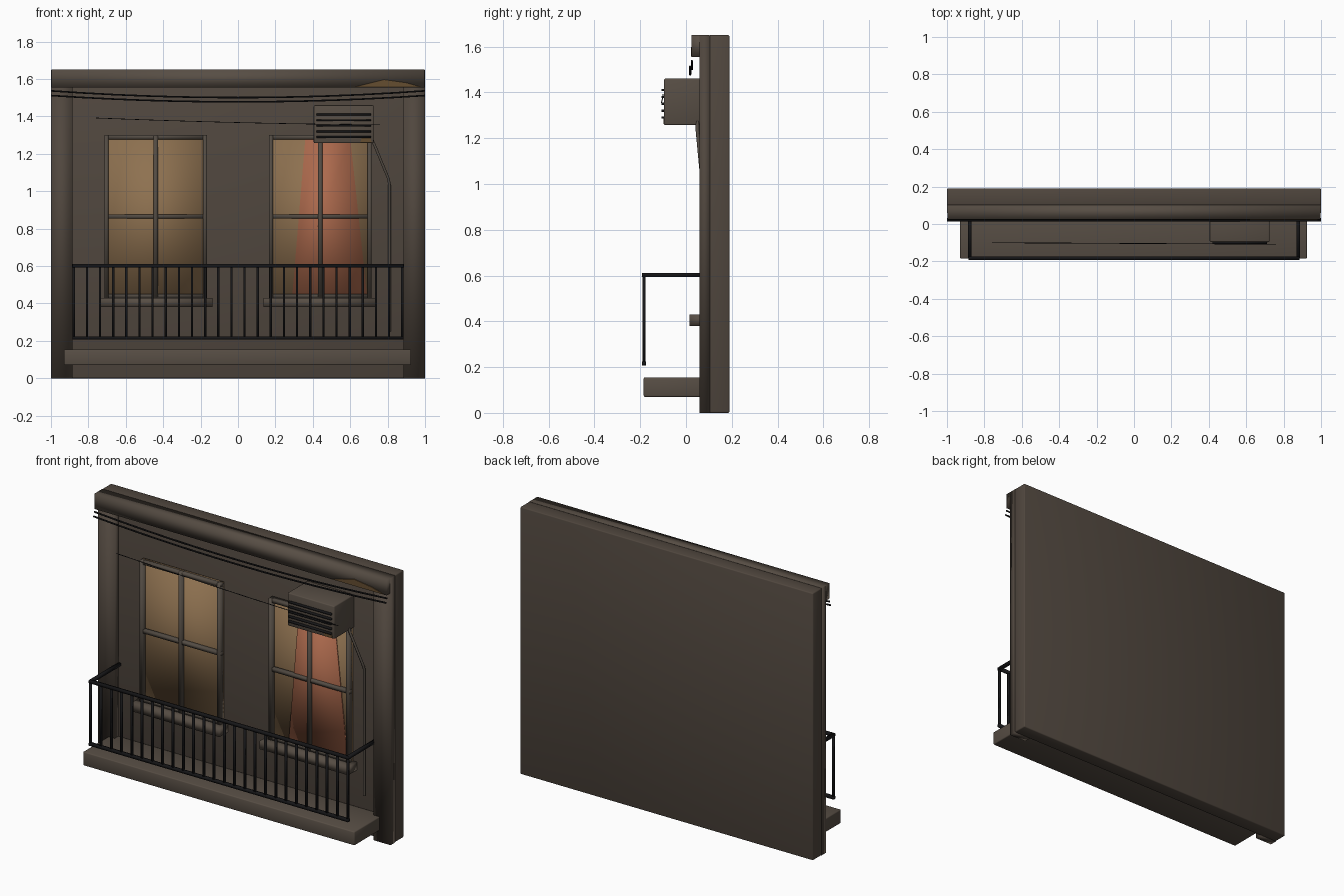
import bpy, bmesh
from mathutils import Vector

cube = bpy.data.objects.get("Cube")
if cube:
    bpy.data.objects.remove(cube, do_unlink=True)


def material(name, rgb):
    m = bpy.data.materials.new(name)
    m.use_nodes = True
    m.diffuse_color = (*rgb, 1)
    m.node_tree.nodes["Principled BSDF"].inputs["Base Color"].default_value = (*rgb, 1)
    return m


PLASTER = material("brown plaster", (0.08, 0.062, 0.048))
STONE = material("light stone", (0.095, 0.075, 0.058))
FRAME = material("window frame grey", (0.085, 0.07, 0.056))
IRON = material("black iron", (0.008, 0.008, 0.009))
GLASS = material("amber glass", (0.27, 0.165, 0.08))
CURTAIN = material("coral curtain", (0.42, 0.145, 0.075))
RUST = material("rust stain", (0.13, 0.075, 0.03))


def finish(bm, name, mat, style="soft"):
    """soft blends normals over edges, bevel softens only the rim, flat stays faceted"""
    bmesh.ops.recalc_face_normals(bm, faces=bm.faces)
    if style == "bevel":
        bmesh.ops.bevel(bm, geom=bm.edges[:], offset=0.006, segments=2,
                        profile=0.5, affect='EDGES')
    for f in bm.faces:
        f.smooth = style != "flat"
    mesh = bpy.data.meshes.new(name)
    bm.to_mesh(mesh)
    bm.free()
    mesh.materials.append(mat)
    obj = bpy.data.objects.new(name, mesh)
    bpy.context.collection.objects.link(obj)
    return obj


def box(name, xs, ys, zs, mat, style="soft"):
    bm = bmesh.new()
    bmesh.ops.create_cube(bm, size=1)
    for v in bm.verts:
        v.co = [(r[0] + r[1]) / 2 + c * (r[1] - r[0])
                for c, r in zip(v.co, (xs, ys, zs))]
    return finish(bm, name, mat, style)


def plate(name, outline, y, depth, mat, style="soft"):
    """Front-facing outline in x and z, given thickness towards the back"""
    bm = bmesh.new()
    face = bm.faces.new([bm.verts.new((x, y, z)) for x, z in outline])
    ext = bmesh.ops.extrude_face_region(bm, geom=[face])["geom"]
    for v in ext:
        if isinstance(v, bmesh.types.BMVert):
            v.co.y += depth
    return finish(bm, name, mat, style)


def tube(name, points, radius, mat):
    cu = bpy.data.curves.new(name, 'CURVE')
    cu.dimensions = '3D'
    cu.bevel_depth = radius
    cu.bevel_resolution = 1
    cu.use_fill_caps = True
    sp = cu.splines.new('POLY')
    sp.points.add(len(points) - 1)
    for p, co in zip(sp.points, points):
        p.co = (*co, 1)
    cu.materials.append(mat)
    obj = bpy.data.objects.new(name, cu)
    bpy.context.collection.objects.link(obj)
    return obj


# Wall, pilasters and cornice
box("wall", (-1, 1), (0.10, 0.19), (0, 1.65), PLASTER, "bevel")
for side, s in (("left", 1), ("right", -1)):
    box(side + "_pilaster", sorted((s * 0.885, s)), (0.06, 0.105), (0, 1.648), PLASTER)
box("cornice", (-0.998, 0.998), (0.025, 0.102), (1.555, 1.65), STONE)
plate("cornice_stain", [(0.62, 1.557), (0.98, 1.557), (0.9, 1.58), (0.78, 1.597)],
      0.021, 0.006, RUST, "flat")


# Windows
def window(side, cx):
    half, z0, z1, w = 0.275, 0.43, 1.30, 0.011
    box(side + "_window_glass", (cx - half, cx + half), (0.088, 0.101), (z0, z1), GLASS)
    for part, x in (("left_jamb", half - w), ("mullion", 0), ("right_jamb", w - half)):
        box(f"{side}_window_{part}", (cx + x - w, cx + x + w), (0.062, 0.1), (z0, z1), FRAME)
    for part, z in (("bottom_rail", z0 + w), ("transom", 0.865), ("top_rail", z1 - w)):
        box(f"{side}_window_{part}", (cx - half, cx + half), (0.064, 0.1),
            (z - w, z + w), FRAME)
    box(side + "_window_sill", (cx - 0.303, cx + 0.303), (0.015, 0.101), (0.38, 0.43), STONE)


window("left", 0.44)
window("right", -0.44)
plate("curtain", [(0.29, 0.44), (0.69, 0.44), (0.6, 1.285), (0.36, 1.285)],
      0.08, 0.007, CURTAIN)

# Balcony floor and railing
box("balcony_floor", (-0.93, 0.925), (-0.185, 0.101), (0.07, 0.155), STONE, "bevel")
R, Y = 0.878, -0.183
box("top_rail", (-R - 0.008, R + 0.008), (Y - 0.009, Y + 0.009), (0.593, 0.61), IRON)
box("bottom_rail", (-R - 0.008, R + 0.008), (Y - 0.009, Y + 0.009), (0.207, 0.224), IRON)
for side, s in (("left", 1), ("right", -1)):
    box(side + "_side_rail", (s * R - 0.009, s * R + 0.009), (Y, 0.1), (0.593, 0.61), IRON)
COUNT = 26
for i in range(COUNT):
    x = -R + 2 * R * i / (COUNT - 1)
    box(f"baluster_{i + 1}", (x - 0.006, x + 0.006), (Y - 0.006, Y + 0.006),
        (0.215, 0.6), IRON)

# Air conditioner with louvres and drain pipe
box("air_conditioner", (0.405, 0.725), (-0.096, 0.101), (1.257, 1.46), STONE, "bevel")
for i in range(5):
    z = 1.29 + i * 0.03
    box(f"louvre_{i + 1}", (0.42, 0.71), (-0.108, -0.09), (z - 0.005, z + 0.005), IRON)
plate("air_conditioner_stain", [(0.655, 1.262), (0.715, 1.262), (0.705, 1.29), (0.66, 1.285)],
      -0.099, 0.005, RUST, "flat")
tube("drain_pipe", [(0.715, 0.05, 1.28), (0.735, 0.05, 1.235), (0.805, 0.066, 1.065),
                    (0.81, 0.075, 1.03), (0.81, 0.075, 0.25)], 0.008, FRAME)


# Sagging cables
def cable(name, a, b, sag, radius):
    a, b = Vector(a), Vector(b)
    points = []
    for i in range(13):
        t = i / 12
        p = a.lerp(b, t)
        p.z -= sag * 4 * t * (1 - t)
        points.append(p)
    tube(name, points, radius, IRON)


cable("upper_cable", (-1, 0.026, 1.537), (1, 0.026, 1.537), 0.036, 0.005)
cable("lower_cable", (-1, 0.018, 1.512), (1, 0.018, 1.512), 0.034, 0.005)
cable("thin_cable", (-0.76, -0.1, 1.392), (0.76, -0.108, 1.355), 0.006, 0.002)
